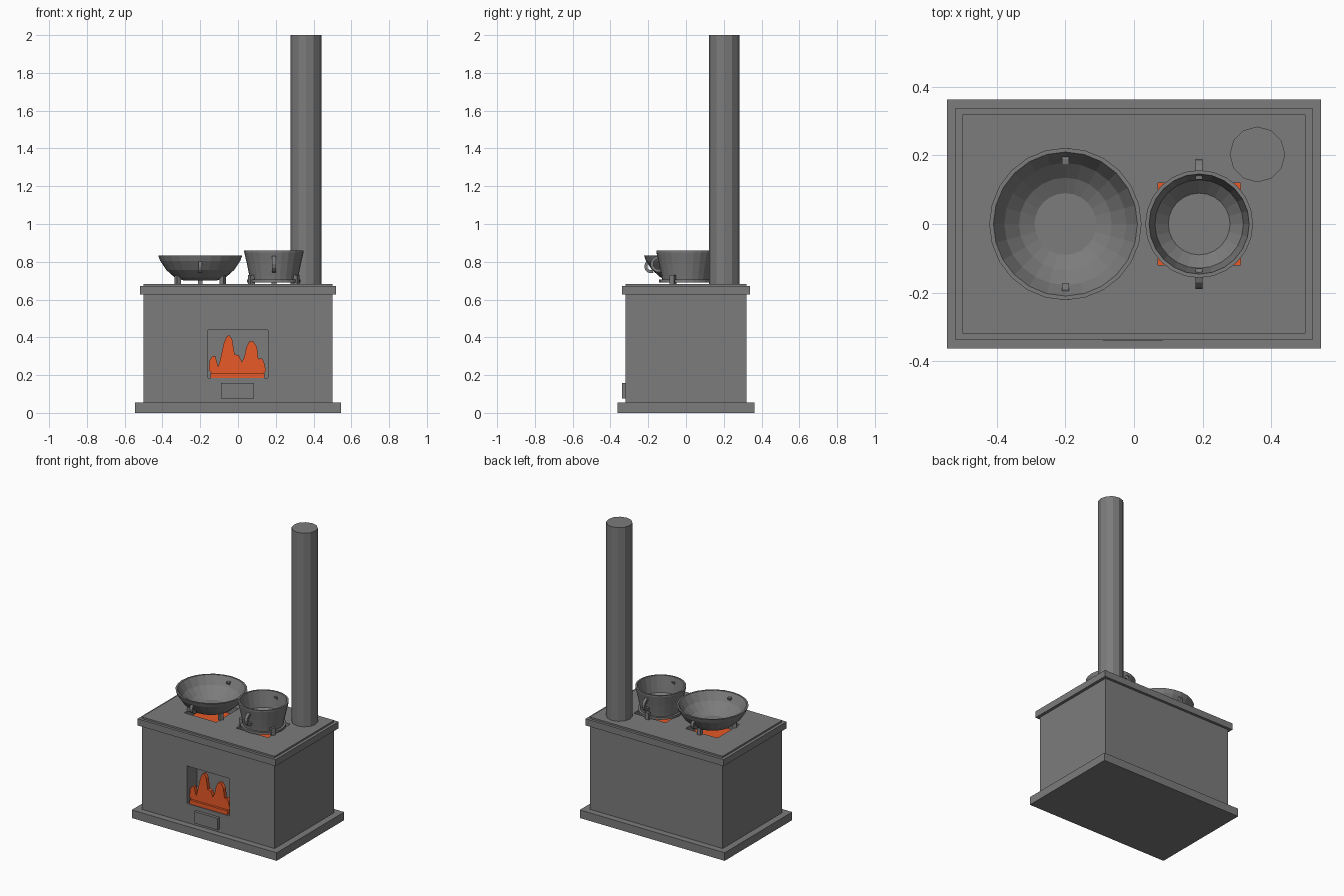
import bpy, bmesh, math
from mathutils import Matrix, Vector

if "Cube" in bpy.data.objects:
    bpy.data.objects.remove(bpy.data.objects["Cube"])


def material(name, rgb):
    m = bpy.data.materials.new(name)
    m.diffuse_color = (*rgb, 1)
    m.use_nodes = True
    m.node_tree.nodes["Principled BSDF"].inputs["Base Color"].default_value = m.diffuse_color
    return m


GREY = material("iron grey", (0.2, 0.2, 0.2))
FIRE = material("fire orange", (0.8, 0.1, 0.02))


def finish(name, bm, mat):
    bmesh.ops.recalc_face_normals(bm, faces=bm.faces)
    me = bpy.data.meshes.new(name)
    bm.to_mesh(me)
    bm.free()
    ob = bpy.data.objects.new(name, me)
    bpy.context.collection.objects.link(ob)
    me.materials.append(mat)
    return ob


def box(name, lo, hi, mat=GREY, rot=0):
    lo, hi = Vector(lo), Vector(hi)
    bm = bmesh.new()
    bmesh.ops.create_cube(bm, size=1, matrix=Matrix.Translation((lo + hi) / 2)
                          @ Matrix.Rotation(rot, 4, 'Z')
                          @ Matrix.Diagonal((*(hi - lo), 1)))
    return finish(name, bm, mat)


def cut(ob, lo, hi):
    cutter = box("cutter", lo, hi)
    cutter.hide_render = True
    mod = ob.modifiers.new("cut", 'BOOLEAN')
    mod.operation = 'DIFFERENCE'
    mod.solver = 'EXACT'
    mod.object = cutter
    bpy.context.view_layer.objects.active = ob
    bpy.ops.object.modifier_apply(modifier=mod.name)
    bpy.data.objects.remove(cutter)


def lathe(name, profile, sides, x, y=0):
    bm = bmesh.new()
    vs = [bm.verts.new((r, 0, z)) for r, z in profile]
    es = [bm.edges.new(p) for p in zip(vs, vs[1:])]
    bmesh.ops.spin(bm, geom=vs + es, cent=(0, 0, 0), axis=(0, 0, 1),
                   angle=math.tau, steps=sides)
    bmesh.ops.remove_doubles(bm, verts=bm.verts, dist=1e-4)
    bmesh.ops.translate(bm, verts=bm.verts, vec=(x, y, 0))
    return finish(name, bm, GREY)


def plate(name, outline, y, depth, mat):
    bm = bmesh.new()
    f = bm.faces.new([bm.verts.new((x, y, z)) for x, z in outline])
    new = bmesh.ops.extrude_face_region(bm, geom=[f])["geom"]
    bmesh.ops.translate(bm, vec=(0, depth, 0),
                        verts=[v for v in new if isinstance(v, bmesh.types.BMVert)])
    return finish(name, bm, mat)


def handle(name, x, y, z, rad, side):
    # C-shaped loop in the y-z plane, swept with a small square section
    bm = bmesh.new()
    rings = []
    for i in range(9):
        a = math.radians(-110 + 220 * i / 8)
        ring = []
        for dr, dx in ((-.008, -.01), (.008, -.01), (.008, .01), (-.008, .01)):
            r = rad + dr
            ring.append(bm.verts.new((x + dx, side * (y + r * math.cos(a)),
                                      z + r * math.sin(a))))
        rings.append(ring)
    for a, b in zip(rings, rings[1:]):
        for k in range(4):
            n = (k + 1) % 4
            bm.faces.new((a[k], a[n], b[n], b[k]))
    bm.faces.new(rings[0])
    bm.faces.new(rings[-1])
    return finish(name, bm, GREY)


# Stove body with firebox recess
box("base_slab", (-.545, -.363, 0), (.545, .363, .055))
body = box("stove_body", (-.5, -.32, .055), (.5, .32, .627))
cut(body, (-.16, -.4, .185), (.16, -.21, .44))
box("ash_drawer", (-.09, -.34, .077), (.085, -.31, .157))

# Cooking top with two square fire holes
top = box("top_slab", (-.52, -.338, .627), (.52, .338, .672))
rim = box("top_plate", (-.5, -.32, .672), (.5, .32, .683))
for label, cx in (("left", -.2), ("right", .19)):
    for slab in (top, rim):
        cut(slab, (cx - .12, -.12, .6), (cx + .12, .12, .75))
    box(label + "_hole_embers", (cx - .12, -.12, .624), (cx + .12, .12, .632), FIRE)

# Chimney pipe
lathe("chimney", [(0, .67), (.081, .67), (.081, 2), (0, 2)], 12, .36, .203)

# Fire: ember bed and flame plate
box("ember_bed", (-.145, -.315, .18), (.14, -.25, .212), FIRE)
flame = [(-.155, .225), (-.15, .28), (-.135, .30), (-.12, .30), (-.105, .245),
         (-.09, .30), (-.075, .37), (-.06, .405), (-.045, .412), (-.03, .385),
         (-.018, .31), (.005, .305), (.02, .27), (.033, .295), (.045, .35),
         (.06, .378), (.08, .38), (.1, .35), (.108, .285), (.125, .29),
         (.138, .27), (.148, .222), (.13, .205), (-.13, .205)]
plate("flames", flame, -.3, .025, FIRE)

# Wide pan and deep pot
lathe("wide_pan", [(0, .70), (.085, .70), (.135, .717), (.18, .757), (.212, .805),
                   (.222, .832), (.21, .832), (.178, .777), (.135, .737),
                   (.09, .715), (0, .715)], 24, -.2)
lathe("deep_pot", [(0, .695), (.125, .695), (.13, .725), (.142, .785), (.157, .85),
                   (.157, .86), (.146, .86), (.129, .75), (.09, .712),
                   (0, .712)], 24, .19)
lathe("pot_ring", [(.125, .69), (.142, .69), (.142, .705), (.125, .705), (.125, .69)],
      24, .19)

# Loop handles front and back
for label, s in (("front", -1), ("back", 1)):
    handle("pan_handle_" + label, -.2, .185, .775, .028, s)
    handle("pot_handle_" + label, .19, .145, .788, .036, s)

# Three legs under each vessel
for label, cx, h in (("pan", -.2, .728), ("pot", .19, .73)):
    for i, deg in enumerate((-30, 90, 210)):
        a = math.radians(deg)
        px, py = cx + .137 * math.cos(a), .137 * math.sin(a)
        box(f"{label}_leg_{i + 1}", (px - .013, py - .013, .678),
            (px + .013, py + .013, h), GREY, a)
